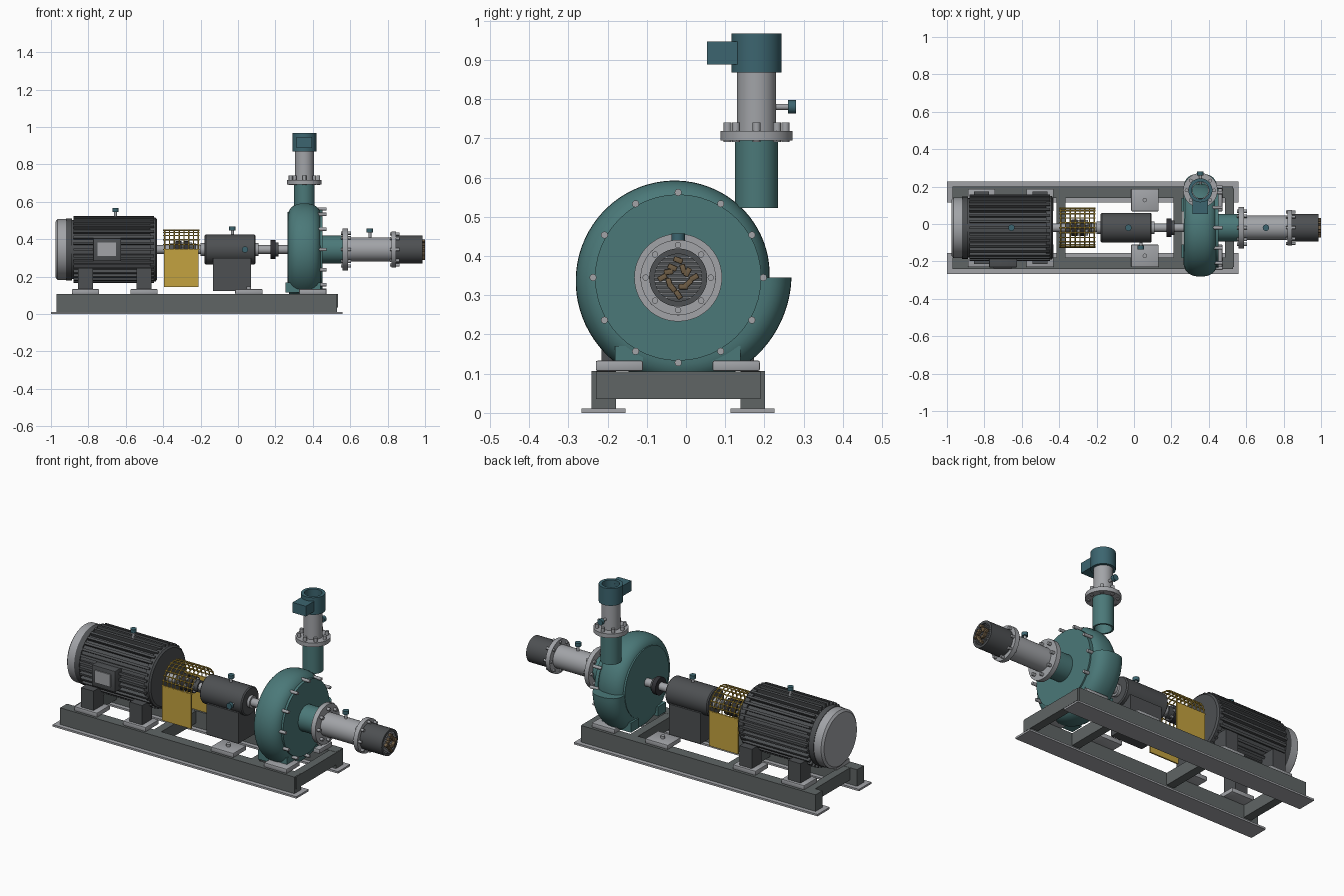
import bpy, bmesh, random
from math import sin, cos, pi, radians
from mathutils import Vector

if "Cube" in bpy.data.objects:
    bpy.data.objects.remove(bpy.data.objects["Cube"])

random.seed(4)
CY, CZ = -0.02, 0.345          # shared shaft axis


def material(name, *rgb):
    m = bpy.data.materials.new(name)
    m.diffuse_color = (*rgb, 1)
    m.use_nodes = True
    m.node_tree.nodes["Principled BSDF"].inputs["Base Color"].default_value = m.diffuse_color
    return m


TEAL = material("teal_paint", 0.07, 0.19, 0.19)
DTEAL = material("dark_teal_paint", 0.045, 0.13, 0.16)
DARK = material("dark_casting", 0.075, 0.08, 0.085)
BASE = material("base_steel", 0.115, 0.13, 0.13)
STEEL = material("light_steel", 0.36, 0.37, 0.39)
YELLOW = material("guard_yellow", 0.55, 0.36, 0.05)
BROWN = material("debris_brown", 0.16, 0.11, 0.06)
BLACK = material("coupling_black", 0.03, 0.03, 0.035)


def finish(name, bm, mat, smooth=True):
    bmesh.ops.recalc_face_normals(bm, faces=bm.faces)
    me = bpy.data.meshes.new(name)
    bm.to_mesh(me)
    bm.free()
    if smooth:
        me.polygons.foreach_set("use_smooth", [True] * len(me.polygons))
        me.set_sharp_from_angle(angle=radians(35))
    me.materials.append(mat)
    ob = bpy.data.objects.new(name, me)
    bpy.context.collection.objects.link(ob)
    return ob


def box(name, x0, x1, y0, y1, z0, z1, mat, bevel=0.0):
    bm = bmesh.new()
    bmesh.ops.create_cube(bm, size=1)
    for v in bm.verts:
        v.co = ((x0 + x1) / 2 + v.co.x * (x1 - x0), (y0 + y1) / 2 + v.co.y * (y1 - y0),
                (z0 + z1) / 2 + v.co.z * (z1 - z0))
    if bevel:
        bmesh.ops.bevel(bm, geom=bm.edges[:], offset=bevel, segments=2, affect='EDGES', profile=0.5)
    return finish(name, bm, mat)


def on_axis(axis, r, a, t):
    u, v = r * cos(a), r * sin(a)
    return Vector({'x': (t, u, v), 'y': (v, t, u), 'z': (u, v, t)}[axis])


def lathe(name, axis, locs, prof, mat, n=48, closed=False):
    """Revolve (radius, offset) points about an axis at each location."""
    bm = bmesh.new()
    for loc in locs:
        rings = [[bm.verts.new(Vector(loc) + on_axis(axis, r, 2 * pi * i / n, t)) for i in range(n)]
                 for r, t in prof]
        for a, b in zip(rings, rings[1:] + (rings[:1] if closed else [])):
            for i in range(n):
                bm.faces.new((a[i], a[(i + 1) % n], b[(i + 1) % n], b[i]))
        if not closed:
            bm.faces.new(rings[0])
            bm.faces.new(rings[-1])
    return finish(name, bm, mat)


AX = [(0, CY, CZ)]


def rod(name, x0, x1, r, mat):
    return lathe(name, 'x', AX, [(r, x0), (r, x1)], mat)


def tube(name, axis, loc, t0, t1, r, ri, mat):
    return lathe(name, axis, [loc], [(r, t0), (r, t1), (ri, t1), (ri, t0)], mat, closed=True)


def bolts(name, axis, loc, ring, count, r, t0, t1):
    locs = [Vector(loc) + on_axis(axis, ring, 2 * pi * i / count, 0) for i in range(count)]
    lathe(name, axis, locs, [(r, t0), (r, t1)], STEEL, n=12)


def plug(name, axis, loc, sign=1):
    lathe(name + "_stem", axis, [loc], [(0.008, -0.02 * sign), (0.008, 0.03 * sign)], STEEL, 16)
    lathe(name + "_cap", axis, [loc], [(0.017, 0.026 * sign), (0.017, 0.046 * sign)], DTEAL, 20)


# Base frame
for side, y in (("front", -0.21), ("rear", 0.17)):
    box(side + "_base_plate", -1.0, 0.56, y - 0.056, y + 0.056, 0, 0.011, STEEL)
    box(side + "_base_rail", -0.97, 0.53, y - 0.031, y + 0.031, 0.011, 0.107, BASE)
for i, x in enumerate((-0.9, -0.39, 0.235, 0.51)):
    box(f"cross_beam_{i}", x - 0.024, x + 0.024, -0.23, 0.19, 0.035, 0.106, BASE)

# Mounting pads, hold-down bolts, motor and pump feet
for i, x in enumerate((-0.815, -0.503, 0.058, 0.40)):
    for side, y in (("front", -0.17), ("rear", 0.128)):
        box(f"{side}_pad_{i}", x - 0.073, x + 0.073, y - 0.06, y + 0.06, 0.107, 0.133, STEEL, 0.004)
        if i == 2:
            lathe(f"{side}_pad_bolt", 'z', [(x, y, 0)], [(0.012, 0.13), (0.012, 0.148)], STEEL, 12)
        if i < 2:
            box(f"{side}_motor_foot_{i}", x - 0.04, x + 0.04, y - 0.045, y + 0.045, 0.13, 0.245, DARK)
for side, y in (("front", -0.145), ("rear", 0.103)):
    box(side + "_pump_foot", 0.255, 0.44, y - 0.036, y + 0.036, 0.115, 0.17, TEAL)

# Motor
rod("motor_body", -0.89, -0.44, 0.158, DARK)
lathe("motor_fan_cover", 'x', AX, [(0.15, -0.975), (0.163, -0.965), (0.163, -0.918)], STEEL)
rod("motor_fan_band", -0.919, -0.887, 0.166, DARK)
lathe("motor_end_bell", 'x', AX, [(0.17, -0.47), (0.17, -0.44), (0.16, -0.432)], DARK)
bm = bmesh.new()
N = 32
for i in range(N):
    a = 2 * pi * i / N
    er, et = Vector((0, cos(a), sin(a))), Vector((0, -sin(a), cos(a)))
    verts = bmesh.ops.create_cube(bm, size=1)["verts"]
    for v in verts:
        c = v.co.copy()
        v.co = Vector((-0.665 + c.x * 0.43, CY, CZ)) + er * (0.164 + c.y * 0.03) + et * c.z * 0.013
finish("motor_cooling_fins", bm, DARK, False)
box("terminal_box", -0.775, -0.625, -0.232, -0.16, 0.283, 0.406, DARK, 0.005)
box("terminal_box_lid", -0.752, -0.652, -0.238, -0.23, 0.31, 0.382, STEEL)
plug("motor_lifting_eye", 'z', (-0.655, CY, 0.52))

# Shaft, coupling and seal
rod("drive_shaft", -0.44, 0.30, 0.023, STEEL)
for i, x in enumerate((-0.335, -0.29)):
    rod(f"coupling_hub_{i}", x, x + 0.032, 0.045, BLACK)
rod("coupling_spacer", -0.37, -0.225, 0.032, DARK)
bolts("coupling_bolts", 'x', AX[0], 0.034, 6, 0.007, -0.345, -0.245)
rod("bearing_cap", -0.2, 0.11, 0.034, STEEL)
rod("seal_gland", 0.175, 0.2, 0.05, BLACK)
rod("seal_collar", 0.198, 0.216, 0.038, DARK)

# Bearing housing on its pedestal
lathe("bearing_housing", 'x', AX, [(0.074, -0.178), (0.08, -0.172), (0.08, 0.088), (0.074, 0.094)], DARK)
box("bearing_pedestal", -0.133, 0.07, CY - 0.077, CY + 0.077, 0.122, 0.30, DARK)
plug("housing_breather", 'z', (-0.03, CY, CZ + 0.076))
plug("housing_oil_sight", 'y', (0.037, CY - 0.07, CZ), -1)

# Coupling guard: two side panels and a half-round wire cage
for side, y in (("front", CY - 0.105), ("rear", CY + 0.105)):
    box(side + "_guard_panel", -0.395, -0.21, y - 0.004, y + 0.004, 0.145, CZ, YELLOW)
cu = bpy.data.curves.new("guard_cage", 'CURVE')
cu.dimensions, cu.bevel_depth, cu.bevel_resolution = '3D', 0.0035, 1


def wire(points):
    s = cu.splines.new('POLY')
    s.points.add(len(points) - 1)
    for p, co in zip(s.points, points):
        p.co = (*co, 1)


def cage(x, a):
    return (x, CY + 0.105 * cos(a), CZ + 0.105 * sin(a))


for i in range(8):
    wire([cage(-0.392 + i * 0.0257, pi * k / 24) for k in range(25)])
for k in range(13):
    wire([cage(-0.4, pi * k / 12), cage(-0.206, pi * k / 12)])
cu.materials.append(YELLOW)
bpy.context.collection.objects.link(bpy.data.objects.new("guard_cage", cu))

# Volute: D-shaped section swept along a growing spiral
bm = bmesh.new()
rows, STEPS = [], 80
for s in range(STEPS + 1):
    a = 2 * pi * s / STEPS
    R = 0.233 + 0.056 * s / STEPS
    sec = [(0.04, -0.088)]
    for k in range(17):
        b = -pi / 2 + pi * k / 16
        sec.append((R - 0.072 + 0.072 * max(cos(b), 0) ** 0.85,
                    0.088 * abs(sin(b)) ** 0.85 * (1 if b > 0 else -1)))
    sec.append((0.04, 0.088))
    rows.append([bm.verts.new((0.355 + x, CY + r * cos(a), CZ + r * sin(a))) for r, x in sec])
for p, q in zip(rows, rows[1:]):
    for i in range(len(p)):
        j = (i + 1) % len(p)
        bm.faces.new((p[i], p[j], q[j], q[i]))
bm.faces.new(rows[0])
bm.faces.new(rows[-1])
finish("volute_casing", bm, TEAL)
rod("volute_front_cover", 0.43, 0.451, 0.212, TEAL)
rod("volute_back_plate", 0.264, 0.285, 0.2, TEAL)
bolts("cover_bolts", 'x', AX[0], 0.217, 12, 0.009, 0.42, 0.474)

# Suction line
tube("suction_nozzle", 'x', AX[0], 0.44, 0.562, 0.074, 0.056, TEAL)
tube("suction_flange", 'x', AX[0], 0.56, 0.587, 0.112, 0.056, STEEL)
tube("suction_pipe", 'x', AX[0], 0.585, 0.83, 0.065, 0.054, STEEL)
tube("inlet_flange", 'x', AX[0], 0.82, 0.846, 0.096, 0.054, STEEL)
tube("strainer_body", 'x', AX[0], 0.846, 0.986, 0.074, 0.06, DARK)
bolts("suction_flange_bolts", 'x', AX[0], 0.088, 8, 0.009, 0.55, 0.605)
bolts("inlet_flange_bolts", 'x', AX[0], 0.083, 8, 0.008, 0.812, 0.864)
plug("suction_gauge_tap", 'z', (0.705, CY, CZ + 0.066))

# Strainer slats and trapped debris
rod("strainer_back", 0.955, 0.963, 0.061, DARK)
for i in range(11):
    dz = -0.05 + i * 0.01
    w = (0.061 ** 2 - dz ** 2) ** 0.5
    box(f"strainer_slat_{i}", 0.97, 0.984, CY - w, CY + w, CZ + dz - 0.002, CZ + dz + 0.002, STEEL)
for i in range(12):
    a = 2 * pi * i / 12
    r = 0.028 + 0.014 * (i % 3 == 0) + random.uniform(-0.003, 0.003)
    d = box(f"debris_chunk_{i}", -0.01, 0.008, -0.012, 0.012, -0.007, 0.007, BROWN, 0.003)
    d.location = (0.992, CY + r * cos(a), CZ + r * sin(a))
    d.rotation_euler.x = a + random.uniform(0.4, 1.4)

# Discharge line
D = (0.355, 0.18, 0)
tube("discharge_nozzle", 'z', D, 0.522, 0.697, 0.055, 0.045, TEAL)
tube("discharge_flange", 'z', D, 0.694, 0.718, 0.092, 0.042, STEEL)
tube("discharge_pipe", 'z', D, 0.716, 0.87, 0.05, 0.042, STEEL)
tube("discharge_head", 'z', D, 0.868, 0.967, 0.064, 0.046, DTEAL)
box("discharge_spout", 0.312, 0.396, 0.054, 0.135, 0.888, 0.947, DTEAL)
bolts("discharge_flange_bolts", 'z', D, 0.074, 8, 0.01, 0.69, 0.74)
plug("discharge_gauge_tap", 'y', (0.355, 0.234, 0.78))
